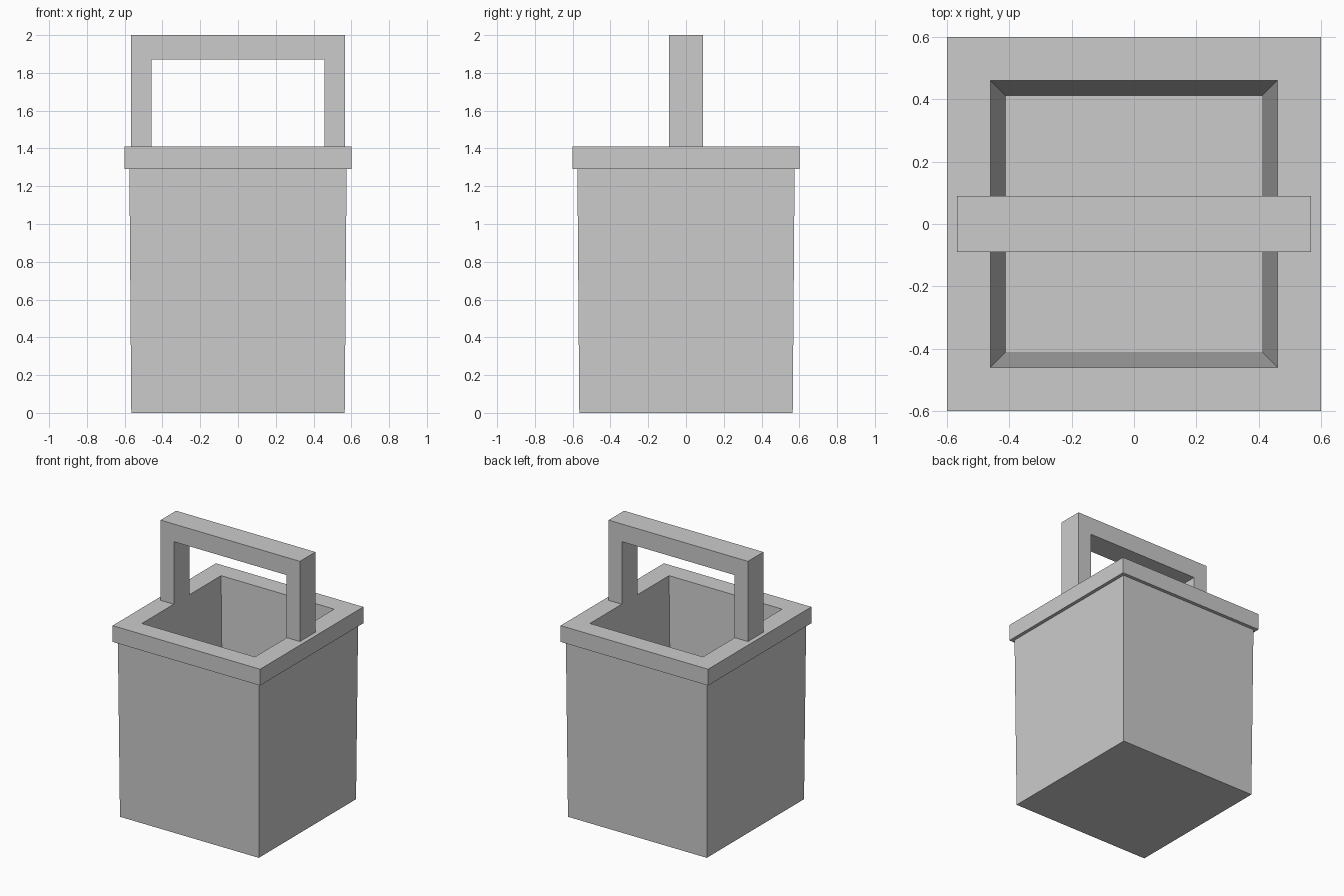
import bpy
import bmesh

if "Cube" in bpy.data.objects:
    bpy.data.objects.remove(bpy.data.objects["Cube"])


def finish(name, bm):
    bmesh.ops.recalc_face_normals(bm, faces=bm.faces)
    mesh = bpy.data.meshes.new(name)
    bm.to_mesh(mesh)
    bm.free()
    obj = bpy.data.objects.new(name, mesh)
    bpy.context.collection.objects.link(obj)
    return obj


def square_shell(name, profile):
    """Join square rings given as (half width, height), capping both ends."""
    bm = bmesh.new()
    rings = [[bm.verts.new((sx * h, sy * h, z))
              for sx, sy in ((-1, -1), (1, -1), (1, 1), (-1, 1))]
             for h, z in profile]
    for a, b in zip(rings, rings[1:]):
        for i in range(4):
            j = (i + 1) % 4
            bm.faces.new((a[i], a[j], b[j], b[i]))
    bm.faces.new(rings[0])
    bm.faces.new(rings[-1])
    return finish(name, bm)


def extruded_arch(name, outer, inner, bottom, under, top, depth):
    """Square arch drawn in the XZ plane as three quads and extruded along Y."""
    bm = bmesh.new()
    points = [(-outer, bottom), (-inner, bottom), (-inner, under), (inner, under),
              (inner, bottom), (outer, bottom), (outer, top), (-outer, top)]
    v = [bm.verts.new((x, -depth / 2, z)) for x, z in points]
    for quad in ((0, 1, 2, 7), (2, 3, 6, 7), (3, 4, 5, 6)):
        bm.faces.new([v[i] for i in quad])
    front = bm.faces[:]
    ext = bmesh.ops.extrude_face_region(bm, geom=front, use_keep_orig=True)
    moved = [g for g in ext["geom"] if isinstance(g, bmesh.types.BMVert)]
    bmesh.ops.translate(bm, verts=moved, vec=(0, depth, 0))
    return finish(name, bm)


# Tapered bucket: outer wall, overhanging rim, inner wall and floor
square_shell("bucket", [(0.565, 0), (0.575, 1.29), (0.60, 1.29),
                        (0.60, 1.41), (0.46, 1.41), (0.41, 0.12)])

# Handle standing on the rim
extruded_arch("handle", outer=0.567, inner=0.457, bottom=1.41,
              under=1.87, top=2.0, depth=0.18)
